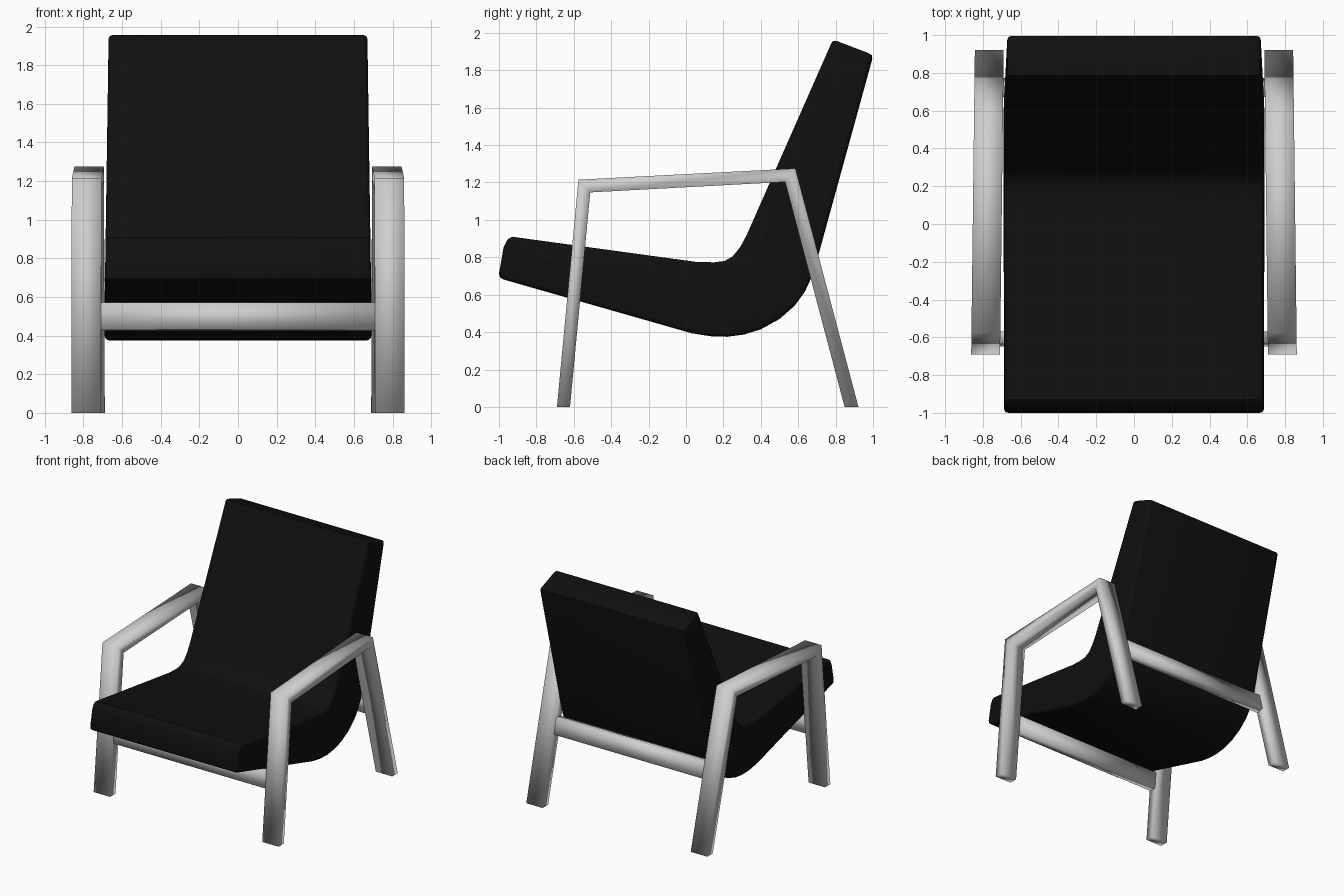
import bpy, bmesh, math
from mathutils import Vector

if "Cube" in bpy.data.objects:
    bpy.data.objects.remove(bpy.data.objects["Cube"])


def material(name, value):
    m = bpy.data.materials.new(name)
    m.diffuse_color = (value, value, value, 1)
    m.use_nodes = True
    m.node_tree.nodes["Principled BSDF"].inputs["Base Color"].default_value = m.diffuse_color
    return m


BLACK = material("black_fabric", 0.005)
METAL = material("light_grey_metal", 0.62)


def finish(name, bm, mat, angle):
    bmesh.ops.recalc_face_normals(bm, faces=bm.faces)
    me = bpy.data.meshes.new(name)
    bm.to_mesh(me)
    bm.free()
    me.materials.append(mat)
    ob = bpy.data.objects.new(name, me)
    bpy.context.collection.objects.link(ob)
    bpy.ops.object.select_all(action='DESELECT')
    ob.select_set(True)
    bpy.context.view_layer.objects.active = ob
    if angle is None:
        bpy.ops.object.shade_smooth()
    else:
        bpy.ops.object.shade_smooth_by_angle(angle=math.radians(angle))
    return ob


# Side frames: front leg, armrest and rear leg mitred into one bar
OUTER = [(-0.69, 0), (-0.575, 1.215), (0.585, 1.275), (0.922, 0)]
INNER = [(-0.62, 0), (-0.512, 1.147), (0.53, 1.203), (0.848, 0)]


def frame_x(y):
    """Outer face of the frame, slightly toed in towards the back."""
    return 0.862 - 0.012 * (y + 0.69)


for side, label in ((-1, "left"), (1, "right")):
    bm = bmesh.new()
    rings = []
    for o, i in zip(OUTER, INNER):
        pts = [(p, off) for p, off in ((o, 0), (o, 0.153), (i, 0.153), (i, 0))]
        rings.append([bm.verts.new((side * (frame_x(p[0]) - off), p[0], p[1]))
                      for p, off in pts])
    for a, b in zip(rings, rings[1:]):
        for k in range(4):
            bm.faces.new((a[k], a[(k + 1) % 4], b[(k + 1) % 4], b[k]))
    bm.faces.new(rings[0])
    bm.faces.new(rings[-1])
    finish(label + "_side_frame", bm, METAL, None)


# Cross rails, tilted to lie in line with the legs
def rail(name, y, z, direction, half_x):
    up = Vector((0, *direction)).normalized()
    out = Vector((0, -up.z, up.y))
    bm = bmesh.new()
    bmesh.ops.create_cube(bm, size=2)
    for v in bm.verts:
        c = v.co.copy()
        v.co = Vector((c.x * half_x, y, z)) + up * c.z * 0.07 + out * c.y * 0.033
    finish(name, bm, METAL, None)


rail("front_rail", -0.608, 0.50, (0.111, 1.18), 0.712)
rail("rear_rail", 0.722, 0.62, (-0.327, 1.24), 0.70)

# Cushion: bent seat and backrest profile, extruded with rounded edges
PROFILE = [
    (-0.955, 0.895), (-0.93, 0.91), (0.05, 0.776), (0.15, 0.773), (0.205, 0.78),
    (0.25, 0.805), (0.29, 0.855), (0.325, 0.92), (0.775, 1.94), (0.785, 1.955),
    (0.805, 1.957), (0.975, 1.892), (0.995, 1.88), (0.996, 1.86),
    (0.71, 0.82), (0.675, 0.70), (0.635, 0.615), (0.58, 0.54), (0.50, 0.47),
    (0.40, 0.415), (0.31, 0.387), (0.22, 0.375), (0.13, 0.378), (0.03, 0.394),
    (-0.975, 0.681), (-0.995, 0.693), (-1.0, 0.712), (-0.975, 0.855),
]


def shrink(points, d):
    """Inset a closed profile along its averaged normals."""
    out = []
    n = len(points)
    for k in range(n):
        p = Vector(points[k])
        t1 = (p - Vector(points[k - 1])).normalized()
        t2 = (Vector(points[(k + 1) % n]) - p).normalized()
        t = (t1 + t2).normalized()
        out.append(p + Vector((t.y, -t.x)) * d)
    return out


R = 0.024
bm = bmesh.new()
rings = []
arc = [math.radians(a) for a in (90, 60, 30, 0)]
steps = [(-1, a) for a in arc] + [(1, a) for a in reversed(arc)]
for s, a in steps:
    ring = []
    for y, z in shrink(PROFILE, R * (1 - math.cos(a))):
        half = 0.69 - 0.02 * max(0, z - 0.6) / 1.35
        ring.append(bm.verts.new((s * (half - R * (1 - math.sin(a))), y, z)))
    rings.append(ring)
# reorder each half so the caps lie outermost
rings = [list(r) for r in rings]
for i, (s, a) in enumerate(steps):
    inset = R * (1 - math.sin(a))
    for v, (y, z) in zip(rings[i], shrink(PROFILE, R * (1 - math.sin(math.pi / 2 - a)))):
        half = 0.69 - 0.02 * max(0, z - 0.6) / 1.35
        v.co = (s * (half - inset), y, z)
n = len(PROFILE)
for a, b in zip(rings, rings[1:]):
    for k in range(n):
        bm.faces.new((a[k], a[(k + 1) % n], b[(k + 1) % n], b[k]))
bm.faces.new(rings[0])
bm.faces.new(rings[-1])
finish("seat_cushion", bm, BLACK, 35)
